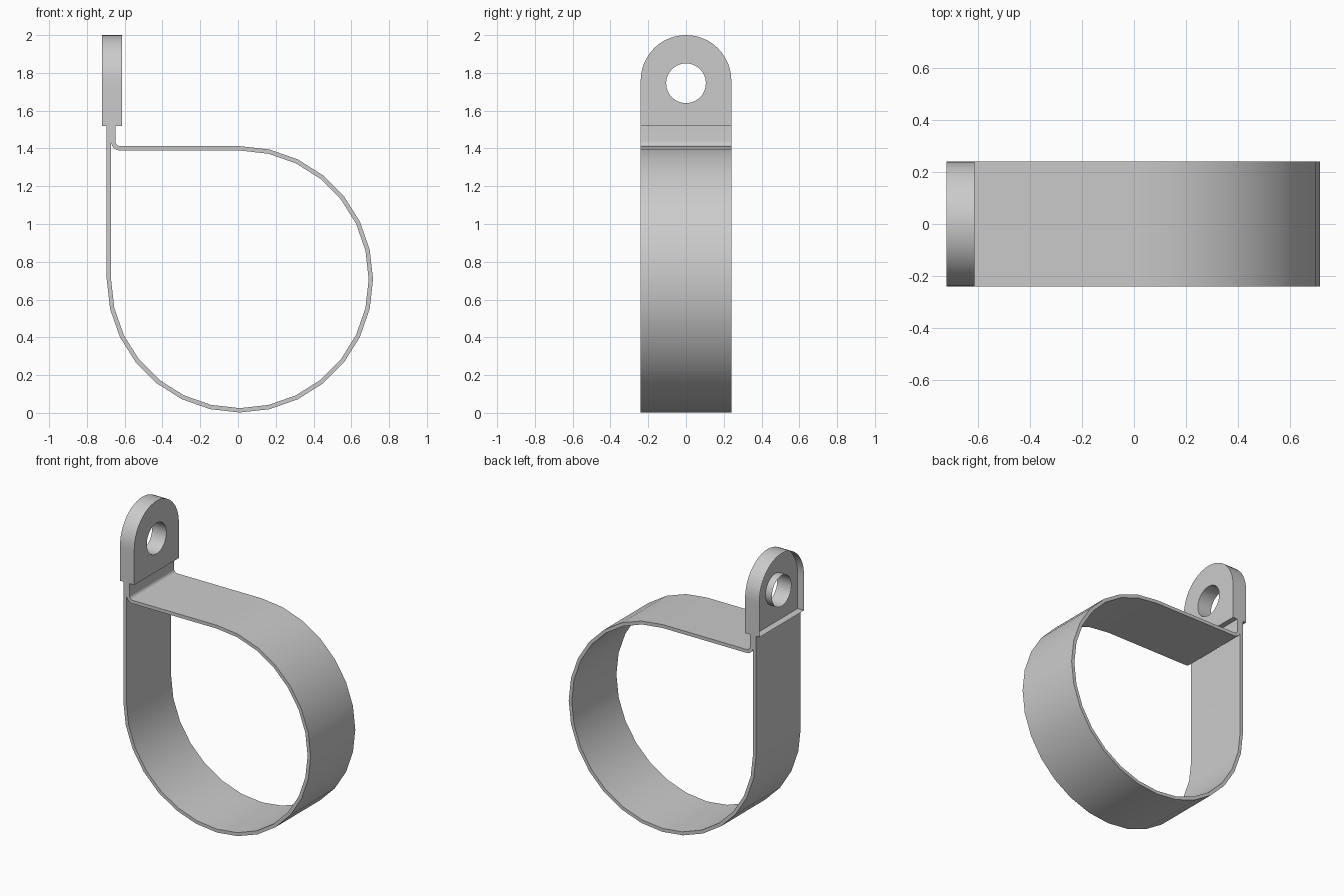
import bpy, bmesh
from math import sin, cos, pi, atan2, radians

cube = bpy.data.objects.get("Cube")
if cube:
    bpy.data.objects.remove(cube)

HALF = 0.24              # half width of the strap
MID = -0.672             # plane where the two ends meet
THICK = 0.023
TAB_Z = 1.52             # bottom of the lug

steel = bpy.data.materials.new("grey metal")
steel.use_nodes = True
steel.diffuse_color = (0.6, 0.6, 0.6, 1)
steel.node_tree.nodes["Principled BSDF"].inputs["Base Color"].default_value = (0.6, 0.6, 0.6, 1)


def finish(name, bm, fix_normals=True):
    if fix_normals:
        bmesh.ops.recalc_face_normals(bm, faces=bm.faces)
    mesh = bpy.data.meshes.new(name)
    bm.to_mesh(mesh)
    bm.free()
    mesh.materials.append(steel)
    obj = bpy.data.objects.new(name, mesh)
    bpy.context.collection.objects.link(obj)
    bpy.ops.object.select_all(action='DESELECT')
    obj.select_set(True)
    bpy.context.view_layer.objects.active = obj
    bpy.ops.object.shade_smooth_by_angle(angle=radians(30))
    return obj


def bridge(bm, a, b, closed=True):
    n = len(a)
    for i in range(n if closed else n - 1):
        j = (i + 1) % n
        bm.faces.new((a[i], a[j], b[j], b[i]))


# Strap: pairs of outer and inner points along the band
cx, cz, radius = 0.01, 0.707, 0.705
inner = radius - THICK


def polar(x, z, r, angle):
    return x + r * cos(angle), z + r * sin(angle)


pairs = [((MID - THICK, TAB_Z), (MID, TAB_Z))]
for i in range(22):
    a = pi + 1.5 * pi * i / 21
    pairs.append((polar(cx, cz, radius, a), polar(cx, cz, inner, a)))
bend = 0.025
bx, bz = MID + THICK + bend, cz + radius + bend
for i in range(7):
    a = 1.5 * pi - 0.5 * pi * i / 6
    pairs.append((polar(bx, bz, bend, a), polar(bx, bz, bend + THICK, a)))
pairs.append(((MID + THICK, TAB_Z), (MID, TAB_Z)))

bm = bmesh.new()
rows = [[bm.verts.new((x, y, z)) for x, z in side]
        for side, y in ((list(p[0] for p in pairs), -HALF), (list(p[0] for p in pairs), HALF),
                        (list(p[1] for p in pairs), HALF), (list(p[1] for p in pairs), -HALF))]
for k in range(4):
    bridge(bm, rows[k], rows[(k + 1) % 4], closed=False)
for end in (0, -1):
    bm.faces.new([row[end] for row in rows])
finish("clamp_strap", bm)

# Lug outline in y and z, with a matching ring for the bolt hole
arc_z, hole_z, hole_r = 2 - HALF, 1.745, 0.105
outline = [(HALF * cos(pi * i / 24), arc_z + HALF * sin(pi * i / 24)) for i in range(25)]
outline += [(-HALF, arc_z + (TAB_Z - arc_z) * i / 6) for i in range(1, 7)]
outline += [(-HALF + 2 * HALF * i / 12, TAB_Z) for i in range(1, 13)]
outline += [(HALF, TAB_Z + (arc_z - TAB_Z) * i / 6) for i in range(1, 6)]
hole = []
for y, z in outline:
    a = atan2(z - hole_z, y)
    hole.append((hole_r * cos(a), hole_z + hole_r * sin(a)))


def lug_half(name, x_mid, x_out, capped):
    bm = bmesh.new()
    def ring(pts, x):
        return [bm.verts.new((x, y, z)) for y, z in pts]
    om, oo, hm, ho = ring(outline, x_mid), ring(outline, x_out), ring(hole, x_mid), ring(hole, x_out)
    bridge(bm, om, oo)           # outer rim
    bridge(bm, hm, ho)           # hole wall
    bridge(bm, om, hm)           # plate on the meeting plane
    if capped:
        bridge(bm, oo, ho)
    finish(name, bm)


lug_half("lug_inner_half", MID, -0.613, True)
lug_half("lug_outer_tray", MID, -0.72, False)
